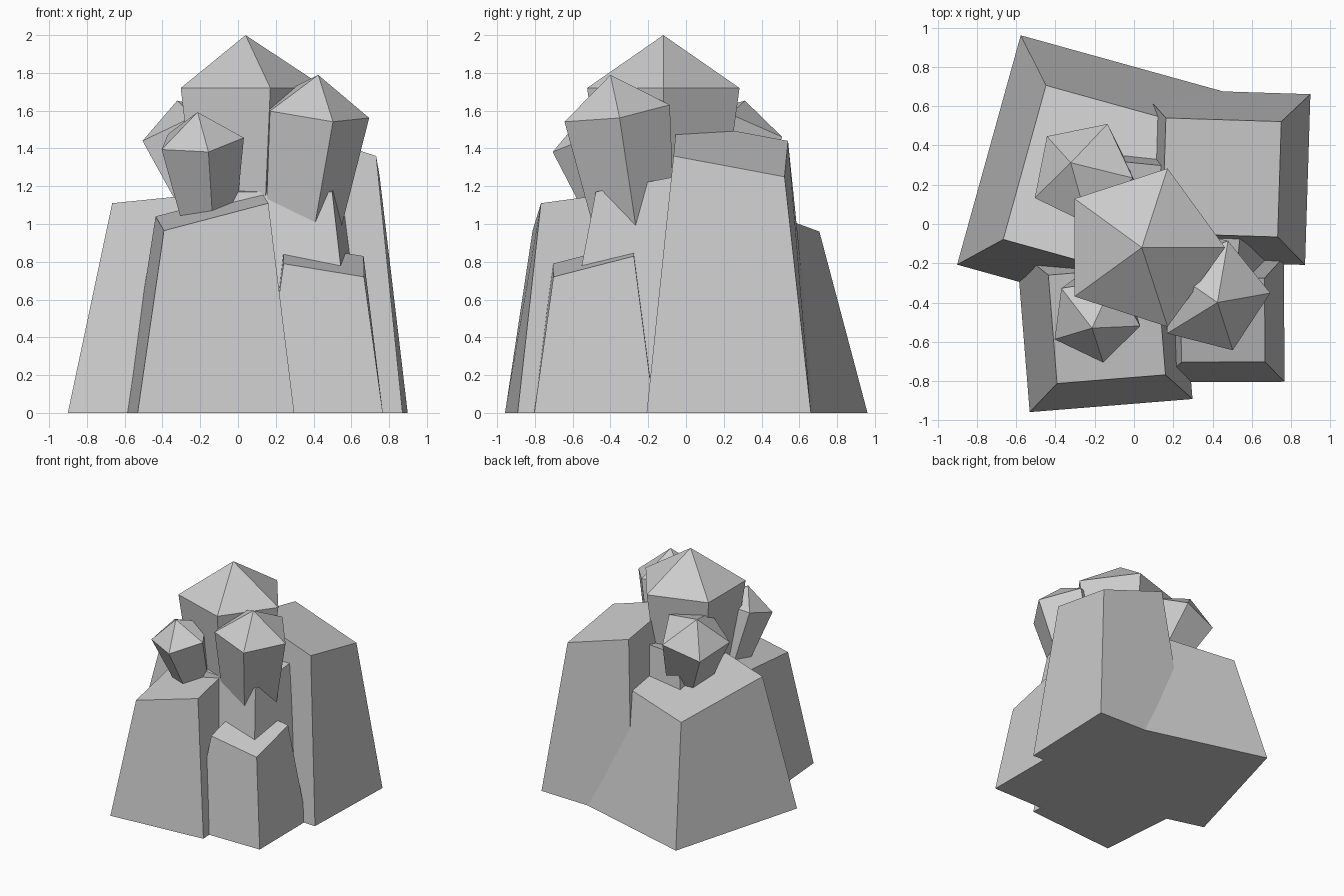
import bpy
import bmesh
from math import cos, sin, radians
from mathutils import Vector

if "Cube" in bpy.data.objects:
    bpy.data.objects.remove(bpy.data.objects["Cube"])


def make_object(name, rings, tip=None):
    """Skin a stack of equal rings, closing the top with a cap or a point."""
    bm = bmesh.new()
    loops = [[bm.verts.new(p) for p in ring] for ring in rings]
    n = len(loops[0])
    bm.faces.new(loops[0][::-1])
    for lo, hi in zip(loops, loops[1:]):
        for i in range(n):
            j = (i + 1) % n
            bm.faces.new((lo[i], lo[j], hi[j], hi[i]))
    if tip is None:
        bm.faces.new(loops[-1])
    else:
        apex = bm.verts.new(tip)
        for i in range(n):
            bm.faces.new((loops[-1][i], loops[-1][(i + 1) % n], apex))
    bmesh.ops.recalc_face_normals(bm, faces=bm.faces)
    mesh = bpy.data.meshes.new(name)
    bm.to_mesh(mesh)
    bm.free()
    obj = bpy.data.objects.new(name, mesh)
    bpy.context.collection.objects.link(obj)
    return obj


def rock(name, base, base_half, top, top_half, angle, heights):
    """Tapered square block; heights run front-left, front-right, back-right, back-left."""
    c, s = cos(radians(angle)), sin(radians(angle))

    def ring(centre, h, zs):
        return [(centre[0] + h * (c * x - s * y), centre[1] + h * (s * x + c * y), z)
                for (x, y), z in zip([(-1, -1), (1, -1), (1, 1), (-1, 1)], zs)]

    return make_object(name, [ring(base, base_half, [0] * 4), ring(top, top_half, heights)])


def crystal(name, shoulder, axis, radius, length, phase):
    """Five-sided crystal, narrowing downward, with a pointed cap above the shoulder."""
    centre, axis = Vector(shoulder), Vector(axis).normalized()
    turn = Vector((0, 0, 1)).rotation_difference(axis)

    def ring(r, drop):
        pts = []
        for i in range(5):
            a = radians(phase + 72 * i)
            pts.append(centre + turn @ Vector((r * cos(a), r * sin(a), -drop)))
        return pts

    return make_object(name, [ring(radius * 0.6, length), ring(radius, 0)],
                       centre + axis * radius * 0.66)


# Rock cluster
rock("rock_back_left", (-0.155, 0.215), 0.606, (-0.165, 0.205), 0.407, -15.5,
     (1.11, 1.19, 1.04, 0.96))
rock("rock_back_right", (0.45, 0.24), 0.435, (0.447, 0.237), 0.294, -1.8,
     (1.55, 1.36, 1.25, 1.44))
rock("rock_front_left", (-0.15, -0.51), 0.416, (-0.138, -0.514), 0.277, 4.6,
     (0.965, 1.11, 1.185, 1.04))
rock("rock_front_right", (0.447, -0.487), 0.318, (0.453, -0.49), 0.213, 0.3,
     (0.79, 0.72, 0.83, 0.90))
rock("rock_centre", (0.14, -0.1), 0.55, (0.169, -0.075), 0.368, -5.7,
     (1.17, 1.17, 1.31, 1.31))

# Crystals growing out of the rocks
crystal("crystal_main", (0.04, -0.12, 1.72), (0, 0, 1), 0.424, 1.2, 0)
crystal("crystal_right", (0.4, -0.37, 1.597), (0.13, -0.155, 1), 0.297, 1.0, 3)
crystal("crystal_front", (-0.2, -0.485, 1.445), (-0.095, -0.307, 1), 0.234, 0.5, 64)
crystal("crystal_back", (-0.265, 0.265, 1.485), (-0.34, 0.28, 1), 0.278, 0.55, 63)
